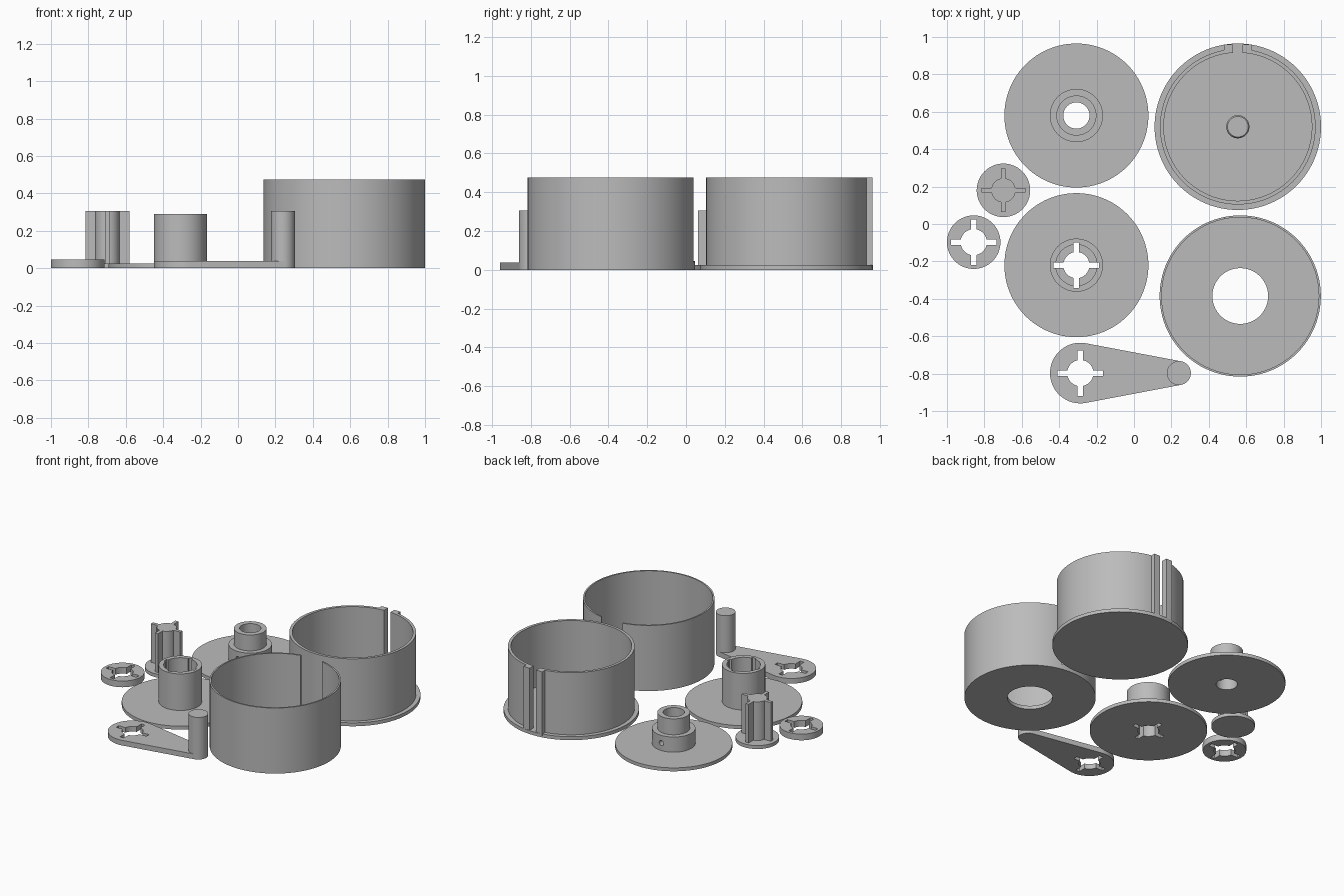
import bpy, bmesh, math
from mathutils import Matrix

if "Cube" in bpy.data.objects:
    bpy.data.objects.remove(bpy.data.objects["Cube"])

grey = bpy.data.materials.new("plain grey")
grey.diffuse_color = (0.5, 0.5, 0.5, 1)
grey.use_nodes = True
grey.node_tree.nodes["Principled BSDF"].inputs["Base Color"].default_value = grey.diffuse_color
SEG = 96


def finish(bm, name):
    bmesh.ops.remove_doubles(bm, verts=bm.verts, dist=1e-5)
    bmesh.ops.recalc_face_normals(bm, faces=bm.faces)
    me = bpy.data.meshes.new(name)
    bm.to_mesh(me)
    bm.free()
    ob = bpy.data.objects.new(name, me)
    me.materials.append(grey)
    bpy.context.collection.objects.link(ob)
    return ob


def lathe(name, x, y, profile):
    """Revolve a closed (radius, height) profile about a vertical axis."""
    bm = bmesh.new()
    rings = []
    for r, z in profile:
        if r == 0:
            rings.append([bm.verts.new((x, y, z))] * SEG)
        else:
            rings.append([bm.verts.new((x + r * math.cos(a), y + r * math.sin(a), z))
                          for a in (2 * math.pi * i / SEG for i in range(SEG))])
    for k, a in enumerate(rings):
        b = rings[(k + 1) % len(rings)]
        for i in range(SEG):
            j = (i + 1) % SEG
            vs = list(dict.fromkeys((a[i], a[j], b[j], b[i])))
            if len(vs) > 2:
                bm.faces.new(vs)
    return finish(bm, name)


def prism(name, x, y, outline, z0, z1):
    bm = bmesh.new()
    low = [bm.verts.new((x + px, y + py, z0)) for px, py in outline]
    top = [bm.verts.new((x + px, y + py, z1)) for px, py in outline]
    bm.faces.new(low[::-1])
    bm.faces.new(top)
    n = len(low)
    for i in range(n):
        j = (i + 1) % n
        bm.faces.new((low[i], low[j], top[j], top[i]))
    return finish(bm, name)


def box(name, x0, x1, y0, y1, z0, z1):
    return prism(name, 0, 0, [(x0, y0), (x1, y0), (x1, y1), (x0, y1)], z0, z1)


def arc(cx, r, a0, a1, n):
    return [(cx + r * math.cos(a0 + (a1 - a0) * i / n), r * math.sin(a0 + (a1 - a0) * i / n))
            for i in range(n + 1)]


def cross(r, length, w):
    """Round core with four narrow arms."""
    s = math.asin(w / r)
    quarter = [(length, -w), (length, w)] + arc(0, r, s, math.pi / 2 - s, 12)
    pts = []
    for k in range(4):
        c, d = math.cos(k * math.pi / 2), math.sin(k * math.pi / 2)
        pts += [(c * px - d * py, d * px + c * py) for px, py in quarter]
    return pts


def combine(ob, tool, op):
    m = ob.modifiers.new("bool", "BOOLEAN")
    m.operation, m.object, m.solver = op, tool, "EXACT"
    bpy.context.view_layer.objects.active = ob
    bpy.ops.object.modifier_apply(modifier=m.name)
    bpy.data.objects.remove(tool)


def cross_hole(ob, x, y):
    combine(ob, prism("cutter", x, y, cross(0.07, 0.122, 0.015), -0.1, 0.6), "DIFFERENCE")


# Inner case: flanged floor, wall with a slit and guide rails, centre peg
X, Y = 0.555, 0.52
case = lathe("inner_case", X, Y, [
    (0, 0), (0.445, 0), (0.445, 0.025), (0.416, 0.025), (0.416, 0.475), (0.396, 0.475),
    (0.396, 0.025), (0.062, 0.025), (0.062, 0.24), (0.055, 0.25), (0, 0.25)])
for s in (-1, 1):
    xs = sorted((X + s * 0.02, X + s * 0.075))
    combine(case, box("rail", *xs, 0.918, 0.96, 0.01, 0.475), "UNION")
combine(case, box("cutter", X - 0.026, X + 0.026, 0.85, 1.1, 0.025, 0.6), "DIFFERENCE")

# Outer case: thin sleeve with a holed floor and a wide slot in the wall
X, Y = 0.568, -0.385
sleeve = lathe("outer_case", X, Y, [
    (0.149, 0), (0.431, 0), (0.431, 0.475), (0.42, 0.475), (0.42, 0.025), (0.149, 0.025)])
combine(sleeve, box("cutter", X - 0.085, X + 0.085, Y + 0.3, Y + 0.6, 0.04, 0.6), "DIFFERENCE")

# Spool half with stepped hub and a cross-drilled pin hole
X, Y = -0.308, 0.58
stepped = lathe("stepped_spool_half", X, Y, [
    (0.07, 0), (0.385, 0), (0.385, 0.025), (0.142, 0.025), (0.142, 0.135),
    (0.107, 0.135), (0.107, 0.25), (0.07, 0.25)])
drill = lathe("cutter", 0, 0, [(0, -0.3), (0.018, -0.3), (0.018, 0.3), (0, 0.3)])
drill.data.transform(Matrix.Translation((X, Y, 0.08)) @ Matrix.Rotation(math.pi / 2, 4, 'X'))
combine(stepped, drill, "DIFFERENCE")

# Spool half with a tall socket hub
X, Y = -0.308, -0.22
socket = lathe("socket_spool_half", X, Y, [
    (0, 0), (0.385, 0), (0.385, 0.025), (0.142, 0.025), (0.142, 0.29),
    (0.11, 0.29), (0.11, 0.18), (0, 0.18)])
cross_hole(socket, X, Y)

# Splined shaft on a round foot
X, Y = -0.698, 0.18
shaft = lathe("splined_shaft", X, Y, [(0, 0), (0.143, 0), (0.143, 0.025), (0, 0.025)])
combine(shaft, prism("spline", X, Y, cross(0.065, 0.117, 0.012), 0.01, 0.305), "UNION")

# Washer with cross hole
X, Y = -0.857, -0.097
washer = lathe("washer", X, Y, [(0, 0), (0.143, 0), (0.143, 0.045), (0, 0.045)])
cross_hole(washer, X, Y)

# Crank: tapered arm, upright handle, cross hole
X, Y, R, r, d = -0.287, -0.797, 0.162, 0.064, 0.527
t = math.acos((R - r) / d)
crank = prism("crank", X, Y, arc(0, R, t, 2 * math.pi - t, 60) + arc(d, r, -t, t, 40), 0, 0.037)
combine(crank, lathe("handle", X + d, Y, [(0, 0), (r, 0), (r, 0.305), (0, 0.305)]), "UNION")
cross_hole(crank, X, Y)

# Smooth the round walls, keep the edges sharp
bpy.ops.object.select_all(action="SELECT")
bpy.context.view_layer.objects.active = case
bpy.ops.object.shade_smooth_by_angle(angle=math.radians(30))
